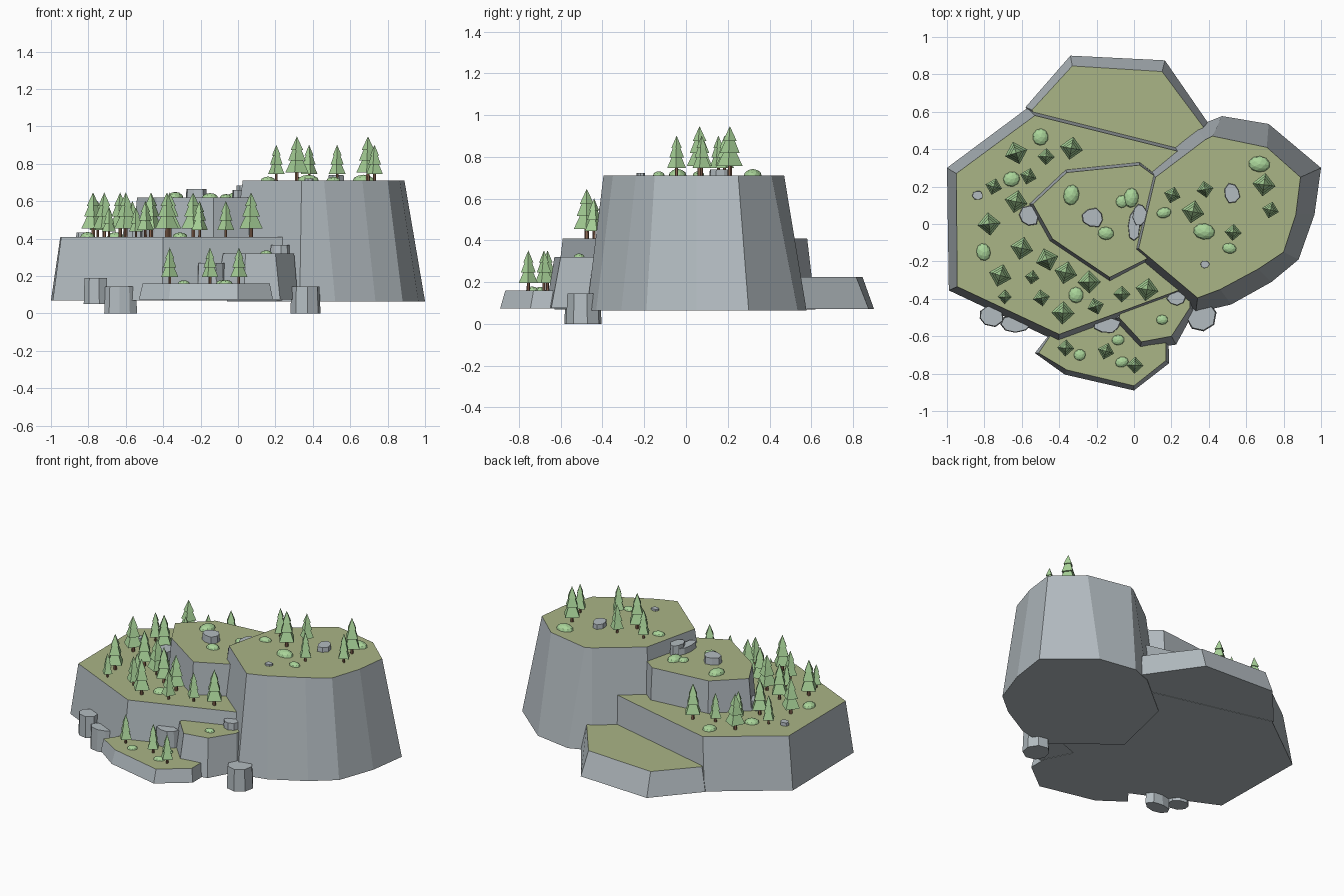
import bpy, bmesh, math, random
random.seed(4)


def material(name, color):
    m = bpy.data.materials.new(name)
    m.diffuse_color = (*color, 1)
    return m


STONE = material("stone", (0.45, 0.50, 0.53))
GRASS = material("grass", (0.40, 0.46, 0.24))
LEAF = material("leaf", (0.40, 0.66, 0.32))
BARK = material("bark", (0.25, 0.13, 0.08))


def add_object(name, bm, mats):
    bmesh.ops.recalc_face_normals(bm, faces=bm.faces)
    me = bpy.data.meshes.new(name)
    bm.to_mesh(me)
    bm.free()
    for m in mats:
        me.materials.append(m)
    ob = bpy.data.objects.new(name, me)
    bpy.context.collection.objects.link(ob)
    return ob


def loft(name, bottom, top, z0, z1, mats):
    """Flat-faced block between two outlines; the last material goes on the top."""
    bm = bmesh.new()
    lo = [bm.verts.new((x, y, z0)) for x, y in bottom]
    hi = [bm.verts.new((x, y, z1)) for x, y in top]
    n = len(lo)
    for i in range(n):
        j = (i + 1) % n
        bm.faces.new((lo[i], lo[j], hi[j], hi[i]))
    bm.faces.new(lo)
    bm.faces.new(hi).material_index = len(mats) - 1
    return add_object(name, bm, mats)


ground = [STONE, GRASS]

# Cliff terraces
loft("main_plateau",
     [(-1, .30), (-.57, .62), (.25, .415), (.42, 0), (.42, -.33), (-.405, -.63), (-.99, -.355)],
     [(-.95, .27), (-.53, .58), (.25, .385), (.40, 0), (.40, -.295), (-.40, -.59), (-.945, -.335)],
     .07, .41, ground)
loft("tall_plateau",
     [(1, .30), (.72, .535), (.47, .577), (.33, .52), (.04, .28), (-.06, -.16),
      (.33, -.475), (.52, -.43), (.735, -.31), (.88, -.19), (.965, .05)],
     [(.89, .25), (.71, .41), (.42, .47), (.38, .45), (.115, .25), (.025, -.13),
      (.34, -.395), (.46, -.35), (.665, -.24), (.80, -.15), (.865, .05)],
     .065, .71, ground)
loft("middle_plateau",
     [(-.56, .107), (-.365, .29), (.03, .33), (.2, .2), (.2, -.13), (-.13, -.305), (-.45, -.09)],
     [(-.54, .107), (-.36, .275), (.03, .315), (.2, .19), (.2, -.12), (-.13, -.285), (-.435, -.08)],
     .40, .62, ground)
loft("back_terrace",
     [(-.34, .90), (.165, .875), (.40, .535), (.3, .3), (-.5, .45), (-.58, .625)],
     [(-.33, .845), (.15, .815), (.37, .52), (.3, .3), (-.5, .45), (-.545, .61)],
     .072, .225, ground)
loft("front_step_low",
     [(-.53, -.69), (-.37, -.805), (0, -.89), (.187, -.745), (.185, -.62), (.1, -.45), (-.4, -.55), (-.46, -.6)],
     [(-.51, -.69), (-.36, -.78), (0, -.865), (.17, -.73), (.17, -.62), (.1, -.45), (-.4, -.55), (-.45, -.6)],
     .074, .16, ground)
loft("front_step_high",
     [(-.12, -.51), (.03, -.67), (.225, -.645), (.32, -.47), (.3, -.3), (-.05, -.4)],
     [(-.08, -.50), (.04, -.63), (.20, -.60), (.30, -.445), (.3, -.3), (-.05, -.4)],
     .076, .32, ground)

# Rocks: x, y, base z, top z, half-width x, half-width y, turn
rocks = [(-.765, -.49, .05, .19, .075, .06, .3), (-.635, -.535, 0, .145, .09, .055, .8),
         (.355, -.49, 0, .145, .085, .085, .2), (-.145, -.54, .14, .27, .08, .05, .4),
         (.225, -.395, .31, .365, .05, .04, .1), (-.56, .045, .40, .47, .06, .06, .7),
         (-.22, .035, .61, .665, .065, .055, .5), (.00, -.01, .61, .66, .035, .09, 0),
         (.03, .05, .61, .685, .04, .07, .2), (-.835, .155, .40, .432, .03, .026, .2),
         (.525, .165, .70, .74, .045, .055, .4), (.38, -.215, .70, .722, .03, .022, .6)]
for i, (x, y, z0, z1, rx, ry, turn) in enumerate(rocks):
    ring = []
    for k in range(8):
        a = turn + k * math.tau / 8
        r = random.uniform(.82, 1.08)
        ring.append((x + rx * r * math.cos(a), y + ry * r * math.sin(a)))
    top = [(x + (px - x) * .93, y + (py - y) * .93) for px, py in ring]
    loft(f"rock_{i + 1}", ring, top, z0, z1, [STONE])

# Pine: trunk and three square tiers in one shared mesh, unit height
bm = bmesh.new()


def cone(sides, z0, z1, r0, r1, mat):
    res = bmesh.ops.create_cone(bm, cap_ends=True, segments=sides, radius1=r0, radius2=r1, depth=z1 - z0)
    bmesh.ops.translate(bm, verts=res["verts"], vec=(0, 0, (z0 + z1) / 2))
    for f in {f for v in res["verts"] for f in v.link_faces}:
        f.material_index = mat


cone(6, 0, .25, .045, .04, 0)
cone(4, .20, .56, .26, .09, 1)
cone(4, .46, .79, .20, .065, 1)
cone(4, .70, 1, .14, 0, 1)
pine = add_object("pine_1", bm, [BARK, LEAF])

# Pine positions: x, y and height, by ground level
L, S, T = .24, .195, .16
pines = {
    .71: [(.205, .155, S), (.315, .065, L), (.38, .185, S), (.53, -.045, S), (.695, .21, L), (.73, .075, S)],
    .41: [(-.63, .38, L), (-.47, .36, S), (-.335, .405, L), (-.565, .255, S), (-.75, .2, S), (-.63, .12, L),
          (-.775, 0, L), (-.6, -.13, L), (-.715, -.275, L), (-.69, -.39, T), (-.545, -.285, T),
          (-.465, -.19, L), (-.365, -.26, L), (-.24, -.31, L), (-.495, -.395, S), (-.38, -.475, L),
          (-.205, -.44, S), (-.065, -.375, S), (.07, -.35, L)],
    .16: [(-.365, -.663, S), (-.15, -.68, S), (.005, -.755, S)]}
count = 0
for z, group in pines.items():
    for x, y, h in group:
        count += 1
        ob = pine
        if count > 1:
            ob = bpy.data.objects.new(f"pine_{count}", pine.data)
            bpy.context.collection.objects.link(ob)
        ob.location = (x, y, z - .003)
        w = h if h == L else h * .9
        ob.scale = (w, w, h)
        ob.rotation_euler.z = random.uniform(-.3, .3)

# Bushes: low rounded domes; x, y, half-width x, half-width y, ground level
bm = bmesh.new()
bmesh.ops.create_icosphere(bm, subdivisions=2, radius=1)
bush = add_object("bush_1", bm, [LEAF])
bushes = [(-.5, .465, .042, .045, .41), (-.655, .24, .045, .04, .41), (-.805, -.15, .038, .047, .41),
          (-.31, -.38, .04, .043, .41), (-.335, .155, .042, .055, .62), (-.15, -.05, .043, .035, .62),
          (-.015, .14, .04, .053, .62), (-.065, .12, .032, .034, .62), (.67, .32, .058, .043, .71),
          (.16, .06, .04, .028, .71), (.375, -.04, .058, .043, .71), (.51, -.13, .038, .028, .71),
          (-.29, -.7, .032, .03, .16), (-.085, -.62, .034, .028, .16), (-.065, -.738, .036, .028, .16),
          (.15, -.512, .032, .026, .32)]
for i, (x, y, rx, ry, z) in enumerate(bushes):
    ob = bush
    if i:
        ob = bpy.data.objects.new(f"bush_{i + 1}", bush.data)
        bpy.context.collection.objects.link(ob)
    ob.location = (x, y, z)
    ob.scale = (rx, ry, .55 * max(rx, ry))
    ob.rotation_euler.z = random.uniform(-.2, .3)
